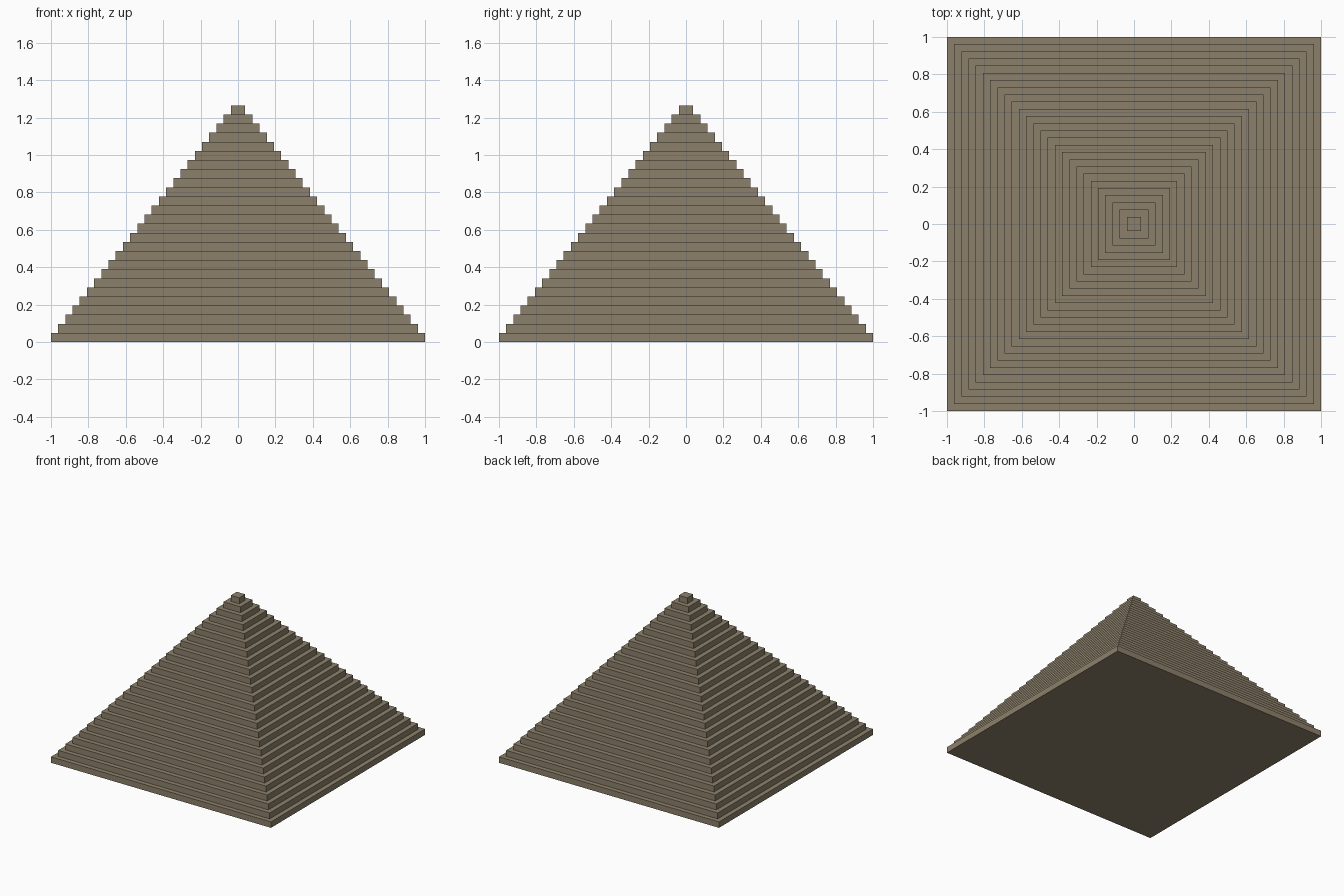
import bpy
import bmesh

if "Cube" in bpy.data.objects:
    bpy.data.objects.remove(bpy.data.objects["Cube"])

LAYERS = 26
HEIGHT = 1.265
STEP_H = HEIGHT / LAYERS
STEP_W = 1.0 / LAYERS

stone = bpy.data.materials.new("sandstone")
stone.diffuse_color = (0.265, 0.217, 0.145, 1.0)
stone.use_nodes = True
stone.node_tree.nodes["Principled BSDF"].inputs["Base Color"].default_value = stone.diffuse_color

# Stepped pyramid as one closed skin: alternating risers and treads
bm = bmesh.new()


def square_ring(half, z):
    return [bm.verts.new((sx * half, sy * half, z))
            for sx, sy in ((-1, -1), (1, -1), (1, 1), (-1, 1))]


rings = []
for i in range(LAYERS):
    half = 1.0 - i * STEP_W
    rings.append(square_ring(half, i * STEP_H))
    rings.append(square_ring(half, (i + 1) * STEP_H))

for low, high in zip(rings, rings[1:]):
    for k in range(4):
        n = (k + 1) % 4
        bm.faces.new((low[k], low[n], high[n], high[k]))

# Underside and top cap
bm.faces.new(reversed(rings[0]))
bm.faces.new(rings[-1])

mesh = bpy.data.meshes.new("stepped_pyramid")
bm.to_mesh(mesh)
bm.free()
mesh.materials.append(stone)
pyramid = bpy.data.objects.new("stepped_pyramid", mesh)
bpy.context.collection.objects.link(pyramid)
